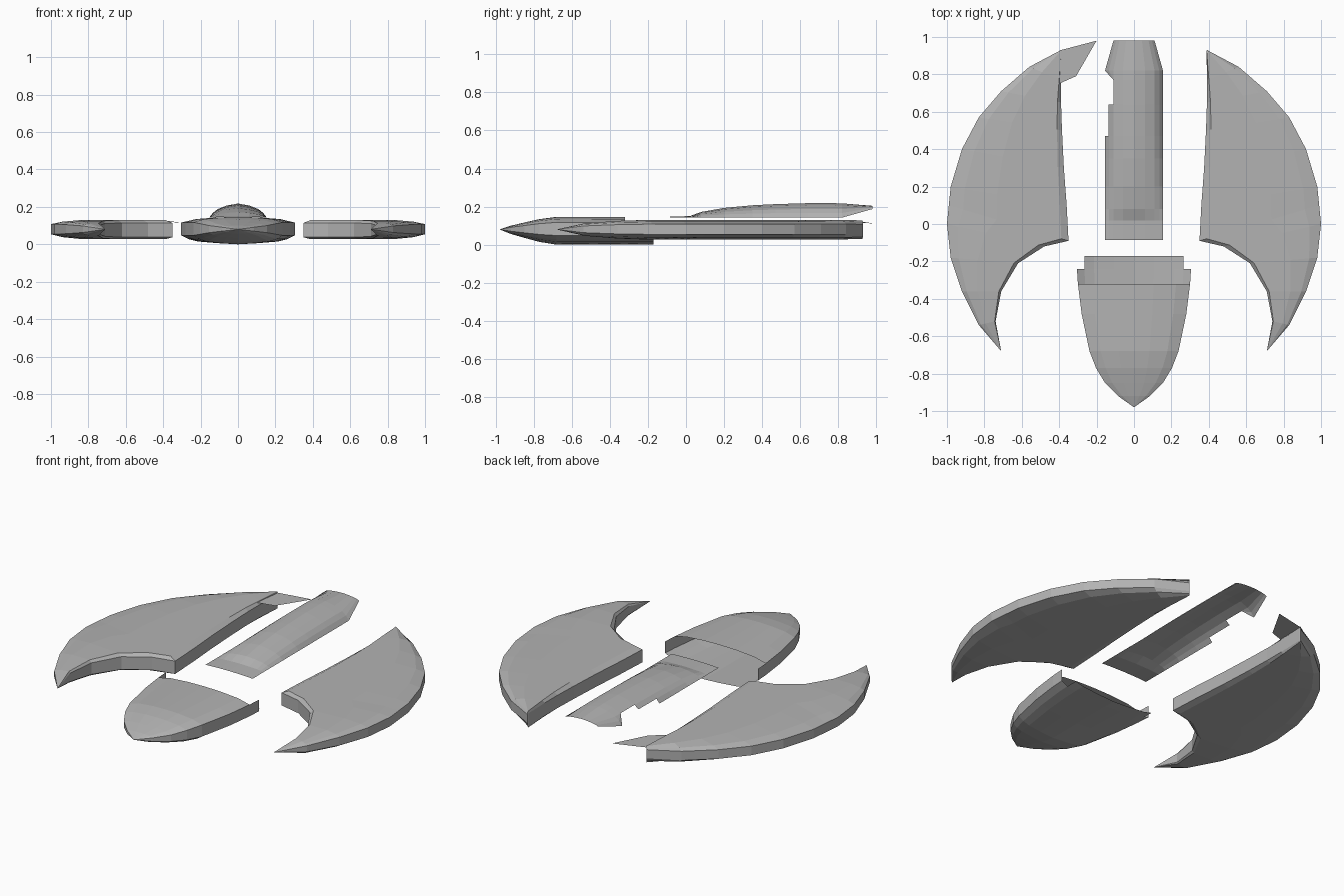
import bpy, bmesh

if "Cube" in bpy.data.objects:
    bpy.data.objects.remove(bpy.data.objects["Cube"])

hull_grey = bpy.data.materials.new("hull_grey")
hull_grey.diffuse_color = (0.45, 0.45, 0.45, 1)
hull_grey.use_nodes = True
hull_grey.node_tree.nodes["Principled BSDF"].inputs["Base Color"].default_value = hull_grey.diffuse_color


def finish(name, bm):
    bmesh.ops.remove_doubles(bm, verts=bm.verts, dist=0.0005)
    bmesh.ops.recalc_face_normals(bm, faces=bm.faces)
    me = bpy.data.meshes.new(name)
    bm.to_mesh(me)
    bm.free()
    me.materials.append(hull_grey)
    ob = bpy.data.objects.new(name, me)
    bpy.context.collection.objects.link(ob)
    return ob


def loft(rings, closed=True, keep=lambda i, j: True):
    """Skin a list of equal-length point rings with quads."""
    bm = bmesh.new()
    vs = [[bm.verts.new(p) for p in r] for r in rings]
    n = len(rings[0])
    for i in range(len(vs) - 1):
        for j in range(n if closed else n - 1):
            if keep(i, j):
                k = (j + 1) % n
                bm.faces.new((vs[i][j], vs[i][k], vs[i + 1][k], vs[i + 1][j]))
    return bm, vs


# Crescent wings: outer point, inner point, thickness factor
wing_stations = [
    ((.71, -.68), (.71, -.68), 0), ((.83, -.54), (.74, -.52), .65),
    ((.92, -.36), (.71, -.36), .9), ((.98, -.18), (.62, -.21), 1),
    ((1, 0), (.48, -.12), 1), ((.99, .1), (.35, -.09), 1),
    ((.98, .2), (.36, .1), 1), ((.92, .4), (.375, .3), 1),
    ((.83, .57), (.385, .5), 1), ((.71, .71), (.39, .65), 1),
    ((.56, .84), (.39, .77), 1), ((.39, .93), (.388, .925), .95)]
# Section: fraction from rim to inner wall, height about mid plane
wing_section = [(0, -.026), (0, .028), (.12, .041), (.4, .05), (.94, .05), (1, .034),
                (1, -.042), (.94, -.053), (.4, -.052), (.12, -.042)]
for side, sx in (("left", -1), ("right", 1)):
    rings = [[(sx * (o[0] + (q[0] - o[0]) * t), o[1] + (q[1] - o[1]) * t, .08 + z * s)
              for t, z in wing_section] for o, q, s in wing_stations]
    bm, vs = loft(rings)
    bm.faces.new(vs[-1])
    if side == "left":
        # thin torn flap trailing from the top skin
        flap = [(-.39, .93, .12), (-.20, .98, .112), (-.31, .79, .117), (-.40, .75, .127)]
        bm.faces.new([bm.verts.new(p) for p in flap])
    finish(side + "_wing", bm)

# Nose pod: y, half width, thickness factor; open at the back
nose_stations = [(-.98, 0, 0), (-.92, .085, .3), (-.85, .155, .55), (-.77, .203, .82),
                 (-.68, .238, 1), (-.48, .28, 1), (-.32, .30, 1),
                 (-.24, .305, 1), (-.17, .305, 1)]
half = [(0, .066), (.35, .064), (.75, .055), (1, .037),
        (1, -.032), (.87, -.052), (.7, -.065), (.35, -.074), (0, -.08)]
section = half + [(-x, z) for x, z in half[-2:0:-1]]


def nose_keep(i, j):
    m = min(j, len(section) - 1 - j)       # mirrored column number
    if i == 6:
        return m >= 3                      # side walls and floor
    if i == 7:
        return m >= 5                      # floor only
    return True


rings = [[(w * x, y, .08 + s * z) for x, z in section] for y, w, s in nose_stations]
bm, vs = loft(rings, True, nose_keep)
bmesh.ops.delete(bm, geom=[v for v in bm.verts if not v.link_faces], context='VERTS')
finish("nose_pod", bm)

# Dorsal canopy: y, peak height, base height, half width factor; open shell
canopy_stations = [(-.085, .147, .142, 1), (.02, .150, .142, 1), (.08, .172, .142, 1),
                   (.2, .193, .142, 1), (.35, .207, .142, 1), (.47, .213, .142, 1),
                   (.64, .218, .142, 1), (.77, .218, .142, 1), (.82, .217, .142, 1),
                   (.98, .204, .187, .71)]
arch = [(.155, 0), (.135, .33), (.11, .6), (.06, .86), (0, 1)]
arch = [(-x, h) for x, h in arch] + arch[-2::-1]


def canopy_keep(i, j):
    # ragged left edge, stepping inward towards the back
    return not ((i in (5, 6) and j == 0) or (i == 6 and j == 1))


rings = [[(x * w, y, b + (p - b) * h) for x, h in arch] for y, p, b, w in canopy_stations]
rings[7][0] = rings[7][1] = rings[7][2]
bm, vs = loft(rings, False, canopy_keep)
bmesh.ops.dissolve_degenerate(bm, dist=0.0005, edges=bm.edges)
finish("dorsal_canopy", bm)
